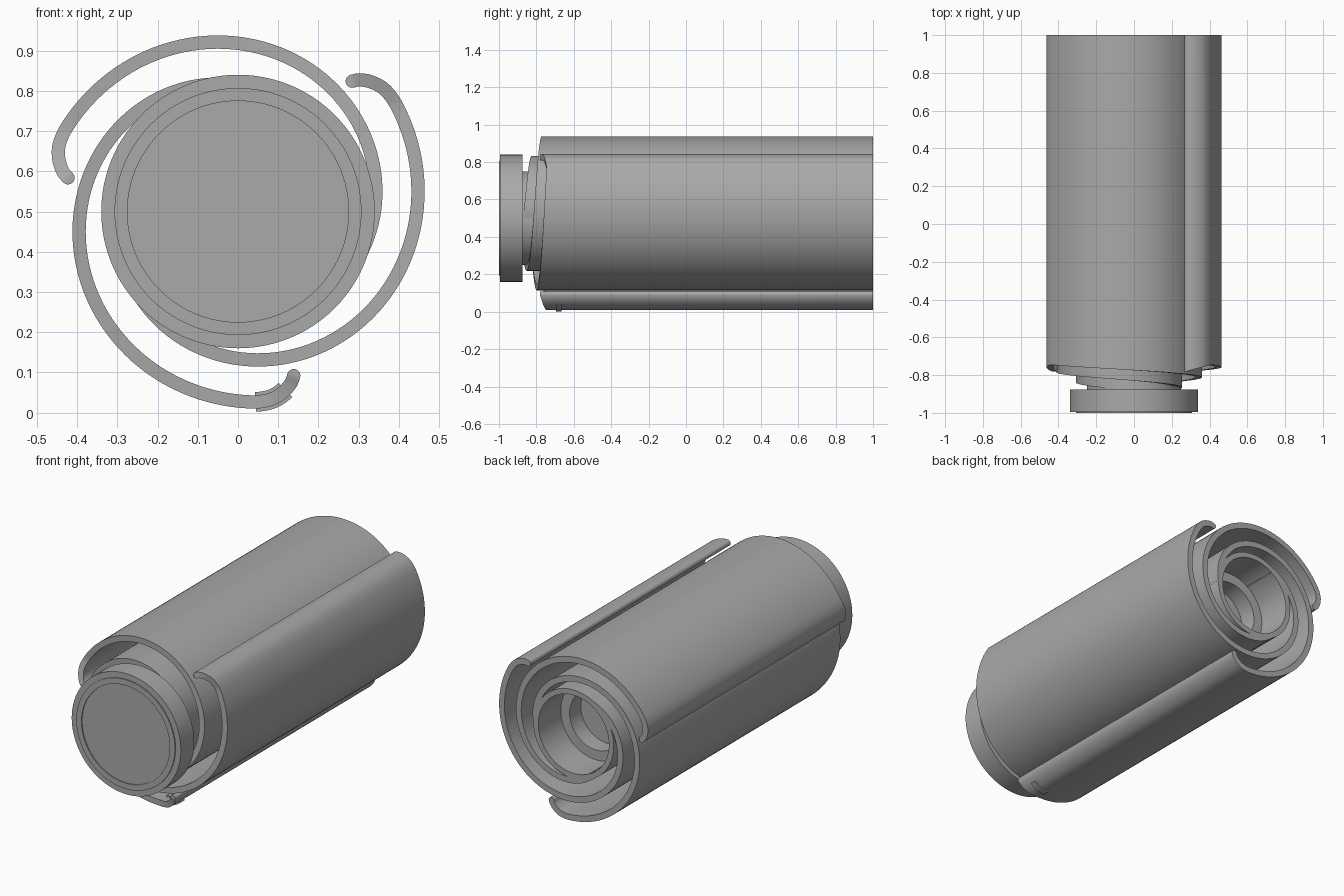
import bpy, bmesh
from math import sin, cos, radians, pi, sqrt
from mathutils import Vector

if "Cube" in bpy.data.objects:
    bpy.data.objects.remove(bpy.data.objects["Cube"])

grey = bpy.data.materials.new("satin_grey")
grey.use_nodes = True
grey.diffuse_color = (0.4, 0.4, 0.4, 1)
grey.node_tree.nodes["Principled BSDF"].inputs["Base Color"].default_value = (0.4, 0.4, 0.4, 1)

MID = 0.5      # height of the roll's axis
HALF = 0.0165  # half the thickness of a spiral sheet


def finish(name, bm):
    bmesh.ops.recalc_face_normals(bm, faces=bm.faces)
    mesh = bpy.data.meshes.new(name)
    bm.to_mesh(mesh)
    bm.free()
    mesh.materials.append(grey)
    ob = bpy.data.objects.new(name, mesh)
    bpy.context.collection.objects.link(ob)
    bpy.ops.object.select_all(action='DESELECT')
    ob.select_set(True)
    bpy.context.view_layer.objects.active = ob
    bpy.ops.object.shade_smooth_by_angle(angle=radians(30))
    return ob


def lathe(name, profile, steps=96):
    """Revolve (radius, y) points about the long axis."""
    bm = bmesh.new()
    verts = [bm.verts.new((r, y, MID)) for r, y in profile]
    edges = [bm.edges.new(pair) for pair in zip(verts, verts[1:])]
    bmesh.ops.spin(bm, geom=verts + edges, cent=(0, 0, MID), axis=(0, 1, 0),
                   angle=2 * pi, steps=steps)
    bmesh.ops.remove_doubles(bm, verts=bm.verts, dist=1e-5)
    return finish(name, bm)


def ribbon(name, stations, turn):
    """Thick strip through (point, half width, front y, back y) stations."""
    bm = bmesh.new()
    rows = []
    ca, sa = cos(turn), sin(turn)
    for i, (p, w, front, back) in enumerate(stations):
        a = stations[max(i - 1, 0)][0]
        b = stations[min(i + 1, len(stations) - 1)][0]
        t = (b - a).normalized()
        n = Vector((-t.y, t.x))
        row = []
        for side, y in ((1, front), (-1, front), (-1, back), (1, back)):
            q = p + n * w * side
            row.append(bm.verts.new((q.x * ca - q.y * sa, y, MID + q.x * sa + q.y * ca)))
        rows.append(row)
    for r, s in zip(rows, rows[1:]):
        for k in range(4):
            m = (k + 1) % 4
            bm.faces.new((r[k], r[m], s[m], s[k]))
    bm.faces.new(rows[0])
    bm.faces.new(rows[-1])
    return finish(name, bm)


def spiral(deg):
    r = 0.45 - 0.00088 * (6 - deg)
    return Vector((r * cos(radians(deg)), r * sin(radians(deg))))


def bend(points, steps):
    """Smooth Catmull-Rom path through the inner points."""
    out = []
    for a, b, c, d in zip(points, points[1:], points[2:], points[3:]):
        for k in range(steps):
            t = k / steps
            out.append(0.5 * (2 * b + (c - a) * t + (2 * a - 5 * b + 4 * c - d) * t * t
                              + (3 * b - a - 3 * c + d) * t ** 3))
    return out


# Hooked lip: rounded tip, then a bend that runs into the spiral
tip = Vector((0.284, 0.324))
lip_path = bend([Vector((0.24, 0.31)), tip, Vector((0.308, 0.327)), Vector((0.337, 0.32)),
                 Vector((0.366, 0.302)), spiral(34), spiral(26)], 5)
out_dir = (tip - lip_path[1]).normalized()
stations = []
for k in range(6):
    f = cos(k / 5 * pi / 2)
    stations.append((tip + out_dir * HALF * f, max(HALF * sqrt(1 - f * f), 0.001), -0.78, 1))
for i, p in enumerate(lip_path[1:], 1):
    stations.append((p, HALF, -0.78 + 0.035 * i / len(lip_path), 1))

# Spiral sheet: its front edge creeps forward as it winds inward
for deg in range(34, -240, -3):
    stations.append((spiral(deg), HALF, -0.745 - 0.00046 * (34 - deg), 1))

for i, name in enumerate(("right", "top", "left")):
    ribbon("spiral_sheet_" + name, stations, i * 2 * pi / 3)

# Small tab on the outside of the lowest lip
tab = []
for p in lip_path[8:24]:
    tab.append((p, HALF + 0.008, -0.695, -0.665))
ribbon("lip_tab", tab, -2 * pi / 3)

# Central tube with a stepped bore at the back
lathe("core_tube", [(0.0, -0.88), (0.25, -0.88), (0.25, 1), (0.22, 1), (0.22, 0.8),
                    (0.165, 0.8), (0.165, 0.7), (0.0, 0.7)])

# Front end cap with a raised ring
lathe("end_cap", [(0.0, -0.994), (0.275, -0.994), (0.275, -1), (0.307, -1), (0.307, -0.994),
                  (0.34, -0.994), (0.34, -0.875), (0.0, -0.875)])
